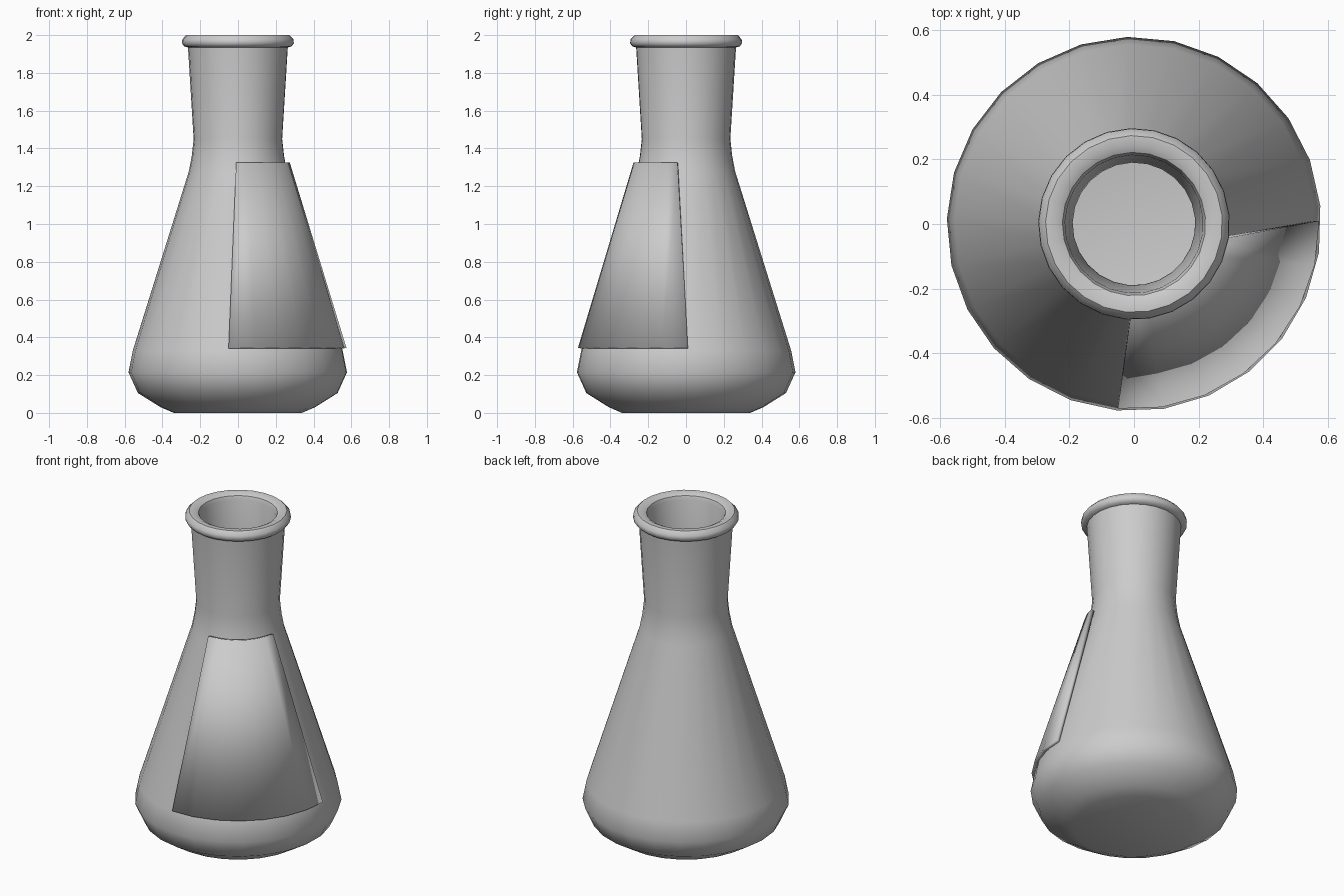
import bpy, bmesh, math

if "Cube" in bpy.data.objects:
    bpy.data.objects.remove(bpy.data.objects["Cube"])

grey = bpy.data.materials.new("grey")
grey.diffuse_color = (0.6, 0.6, 0.6, 1)
grey.use_nodes = True
grey.node_tree.nodes["Principled BSDF"].inputs["Base Color"].default_value = grey.diffuse_color
SIDES, START = 25, math.radians(5.6)


def make_object(name, bm):
    bmesh.ops.recalc_face_normals(bm, faces=bm.faces[:])
    me = bpy.data.meshes.new(name)
    bm.to_mesh(me)
    bm.free()
    me.materials.append(grey)
    ob = bpy.data.objects.new(name, me)
    bpy.context.collection.objects.link(ob)
    bpy.ops.object.select_all(action='DESELECT')
    ob.select_set(True)
    bpy.context.view_layer.objects.active = ob
    return ob


# Flask: closed profile from outer base, over the lip, down to the inner floor
profile = [(0.34, 0), (0.41, 0.03), (0.53, 0.105), (0.58, 0.215), (0.557, 0.33),
           (0.26, 1.28), (0.245, 1.36), (0.235, 1.45), (0.265, 1.935),
           (0.285, 1.94), (0.297, 1.957), (0.295, 1.978), (0.274, 2.0),
           (0.245, 2.0), (0.222, 1.988), (0.214, 1.965), (0.19, 1.45),
           (0.197, 1.36), (0.213, 1.27), (0.51, 0.32), (0.53, 0.22),
           (0.49, 0.135), (0.39, 0.075), (0.32, 0.05)]
bm = bmesh.new()
rings = []
for r, z in profile:
    rings.append([bm.verts.new((r * math.cos(START + i * math.tau / SIDES),
                                r * math.sin(START + i * math.tau / SIDES), z))
                  for i in range(SIDES)])
for a, b in zip(rings, rings[1:]):
    for i in range(SIDES):
        j = (i + 1) % SIDES
        bm.faces.new((a[i], a[j], b[j], b[i]))
bm.faces.new(rings[0][::-1])
bm.faces.new(rings[-1])
make_object("flask", bm)
bpy.ops.object.shade_smooth_by_angle(angle=math.radians(42))

# Label: thin curved plate on the front right of the cone
N = 7


def arc(bm, r, z, a0, a1):
    return [bm.verts.new((r * math.cos(math.radians(a0 + (a1 - a0) * i / N)),
                          r * math.sin(math.radians(a0 + (a1 - a0) * i / N)), z))
            for i in range(N + 1)]


bm = bmesh.new()
loops = [arc(bm, 0.574, 0.345, -95, 1), arc(bm, 0.278, 1.325, -92, -9.5),
         arc(bm, 0.258, 1.32, -92, -9.5), arc(bm, 0.554, 0.34, -95, 1)]
for k in range(4):
    a, b = loops[k], loops[(k + 1) % 4]
    for i in range(N):
        bm.faces.new((a[i], a[i + 1], b[i + 1], b[i]))
for i in (0, N):
    bm.faces.new([lp[i] for lp in loops])
make_object("label", bm)
bpy.ops.object.shade_smooth()
